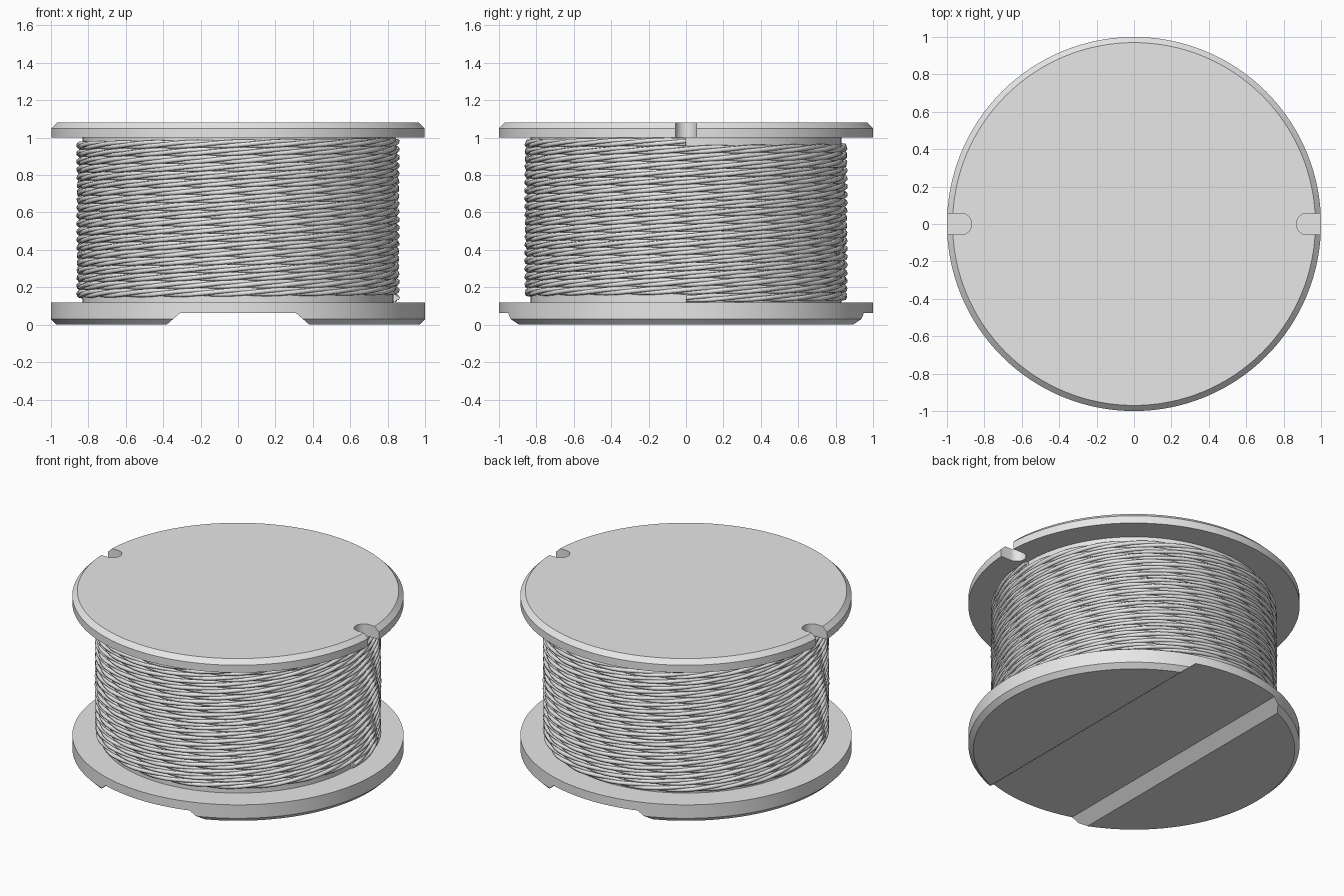
import bpy
import bmesh
import math

if "Cube" in bpy.data.objects:
    bpy.data.objects.remove(bpy.data.objects["Cube"], do_unlink=True)

gray = bpy.data.materials.new("light gray")
gray.use_nodes = True
gray.diffuse_color = (0.8, 0.8, 0.8, 1)
gray.node_tree.nodes["Principled BSDF"].inputs["Base Color"].default_value = (0.8, 0.8, 0.8, 1)


def select_only(obj):
    bpy.ops.object.select_all(action='DESELECT')
    obj.select_set(True)
    bpy.context.view_layer.objects.active = obj


def make_object(name, bm):
    bmesh.ops.recalc_face_normals(bm, faces=bm.faces)
    mesh = bpy.data.meshes.new(name)
    bm.to_mesh(mesh)
    bm.free()
    obj = bpy.data.objects.new(name, mesh)
    bpy.context.collection.objects.link(obj)
    mesh.materials.append(gray)
    return obj


def lathe(name, profile, sides=128):
    """Closed solid of revolution from (radius, z) points, bottom to top."""
    bm = bmesh.new()
    rings = [[bm.verts.new((r * math.cos(2 * math.pi * i / sides),
                            r * math.sin(2 * math.pi * i / sides), z))
              for i in range(sides)] for r, z in profile]
    bm.faces.new(rings[0])
    bm.faces.new(rings[-1])
    for low, high in zip(rings, rings[1:]):
        for i in range(sides):
            j = (i + 1) % sides
            bm.faces.new((low[i], low[j], high[j], high[i]))
    return make_object(name, bm)


def prism(name, points, direction):
    """Extrude a closed outline along a direction."""
    bm = bmesh.new()
    face = bm.faces.new([bm.verts.new(p) for p in points])
    result = bmesh.ops.extrude_face_region(bm, geom=[face])
    verts = [v for v in result["geom"] if isinstance(v, bmesh.types.BMVert)]
    bmesh.ops.translate(bm, verts=verts, vec=direction)
    if not face.is_valid or len(bm.faces) < len(points) + 2:
        bm.faces.new([v for v in bm.verts if v not in verts])
    obj = make_object(name, bm)
    obj.hide_render = True
    return obj


def cut(obj, cutter):
    mod = obj.modifiers.new("cut", 'BOOLEAN')
    mod.operation = 'DIFFERENCE'
    mod.solver = 'EXACT'
    mod.object = cutter
    select_only(obj)
    bpy.ops.object.modifier_apply(modifier=mod.name)
    bpy.data.objects.remove(cutter, do_unlink=True)


def smooth(obj):
    select_only(obj)
    bpy.ops.object.shade_smooth_by_angle(angle=math.radians(30))


# Bottom flange with a chamfered foot and a wide groove running front to back
bottom_flange = lathe("bottom_flange", [(0.97, 0), (1, 0.03), (1, 0.12)])
groove = [(-0.44, -1.2, -0.05), (0.44, -1.2, -0.05), (0.31, -1.2, 0.062), (-0.31, -1.2, 0.062)]
cut(bottom_flange, prism("groove_cutter", groove, (0, 2.4, 0)))
smooth(bottom_flange)

# Top flange with a chamfered rim and two round-ended thread notches
top_flange = lathe("top_flange", [(1, 1.0), (1, 1.05), (0.97, 1.08)])
for side in (1, -1):
    outline = [(side * 1.1, 0.057, 0.9), (side * 1.1, -0.057, 0.9)]
    for i in range(17):
        a = -math.pi / 2 - math.pi * i / 16
        outline.append((side * (0.925 + 0.057 * math.cos(a)), 0.057 * math.sin(a), 0.9))
    cut(top_flange, prism("notch_cutter", outline, (0, 0, 0.3)))
smooth(top_flange)

# Core between the flanges
core = lathe("core", [(0.832, 0.1), (0.832, 1.03)])
smooth(core)

# Wound thread: one helix of three plies twisted around each other
TURNS, STEPS, TWISTS = 20, 120, 7.37
START, END = 0.143, 0.978
curve = bpy.data.curves.new("wound_thread", 'CURVE')
curve.dimensions = '3D'
curve.bevel_depth = 0.0130
curve.bevel_resolution = 1
curve.use_fill_caps = True
count = TURNS * STEPS + 1
for ply in range(3):
    spline = curve.splines.new('POLY')
    spline.points.add(count - 1)
    for i, point in enumerate(spline.points):
        turn = i / STEPS
        a = 2 * math.pi * turn
        twist = a * TWISTS + ply * 2 * math.pi / 3
        r = 0.841 + 0.0115 * math.cos(twist)
        z = START + (END - START) * turn / TURNS + 0.0115 * math.sin(twist)
        point.co = (r * math.cos(a), r * math.sin(a), z, 1)
thread = bpy.data.objects.new("wound_thread", curve)
bpy.context.collection.objects.link(thread)
curve.materials.append(gray)
select_only(thread)
bpy.ops.object.convert(target='MESH')
bpy.ops.object.shade_smooth()
